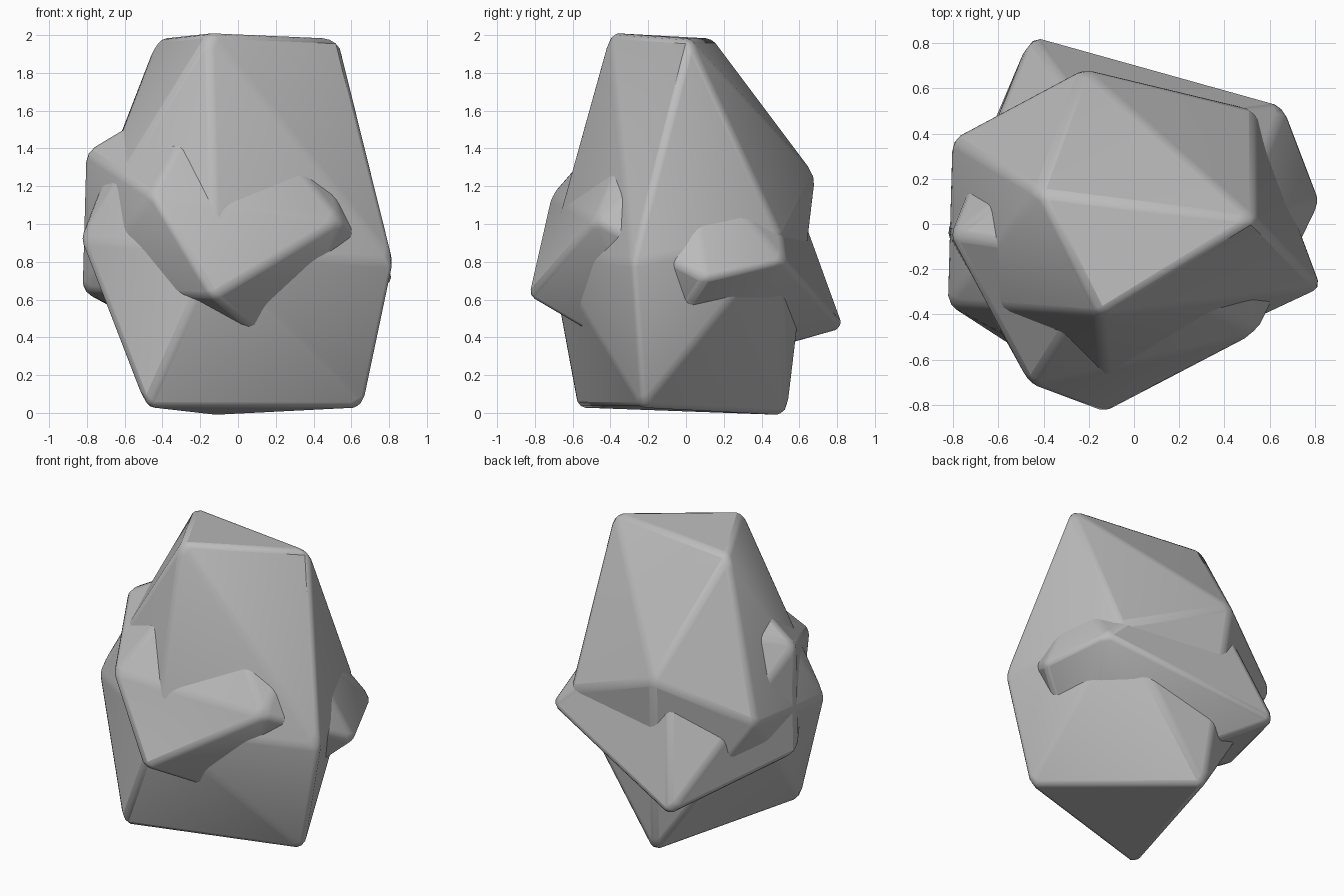
import bpy, bmesh, math
from mathutils import Vector

cube = bpy.data.objects.get("Cube")
if cube:
    bpy.data.objects.remove(cube, do_unlink=True)

# Single grey stone colour
stone = bpy.data.materials.new("stone_grey")
stone.use_nodes = True
grey = (0.5, 0.5, 0.5, 1.0)
stone.diffuse_color = grey
for node in stone.node_tree.nodes:
    if node.type == 'BSDF_PRINCIPLED':
        node.inputs["Base Color"].default_value = grey


def make_boulder(name, corners, grow=1.012, edge_width=0.03):
    """Twelve-cornered boulder: convex hull of its corners with worn, rounded edges."""
    middle = Vector((0, 0, 1))
    bm = bmesh.new()
    for corner in corners:
        bm.verts.new(middle + (Vector(corner) - middle) * grow)
    hull = bmesh.ops.convex_hull(bm, input=bm.verts[:])
    loose = [v for v in bm.verts if not v.link_faces]
    bmesh.ops.delete(bm, geom=loose, context='VERTS')
    bmesh.ops.recalc_face_normals(bm, faces=bm.faces[:])
    mesh = bpy.data.meshes.new(name)
    bm.to_mesh(mesh)
    bm.free()
    mesh.materials.append(stone)
    boulder = bpy.data.objects.new(name, mesh)
    bpy.context.collection.objects.link(boulder)

    # Worn edges
    bevel = boulder.modifiers.new("worn_edges", 'BEVEL')
    bevel.width = edge_width
    bevel.segments = 2
    bevel.limit_method = 'ANGLE'
    bevel.angle_limit = math.radians(5)

    bpy.ops.object.select_all(action='DESELECT')
    boulder.select_set(True)
    bpy.context.view_layer.objects.active = boulder
    bpy.ops.object.shade_smooth_by_angle(angle=math.radians(30))
    return boulder


# Tall boulder: top triangle, ring of six, bottom triangle
top = [(-.15, -.4, 2), (.53, .02, 1.97), (-.42, .14, 1.97)]
ring = [(-.12, -.72, .85), (.82, -.28, .8), (.53, .5, .93),
        (-.22, .68, 1.25), (-.8, .37, .99), (-.82, -.35, .92)]
bottom = [(.66, -.23, .04), (-.48, -.57, .04), (-.13, .53, 0)]
make_boulder("tall_boulder", top + ring + bottom)

# Wide boulder pushed through its middle
crown = [(-.1, -.15, 1.8), (-.17, .42, 1.58), (.45, 0, 1.4)]
rim = [(-.45, -.71, 1.15), (-.13, -.83, .62), (.54, -.48, 1.02),
       (.82, .1, .71), (.66, .52, .8), (-.45, .83, .45),
       (-.82, -.04, .65), (-.8, -.05, 1.38)]
underside = [(.3, -.2, .25), (-.1, .3, .3)]
make_boulder("wide_boulder", crown + rim + underside)
